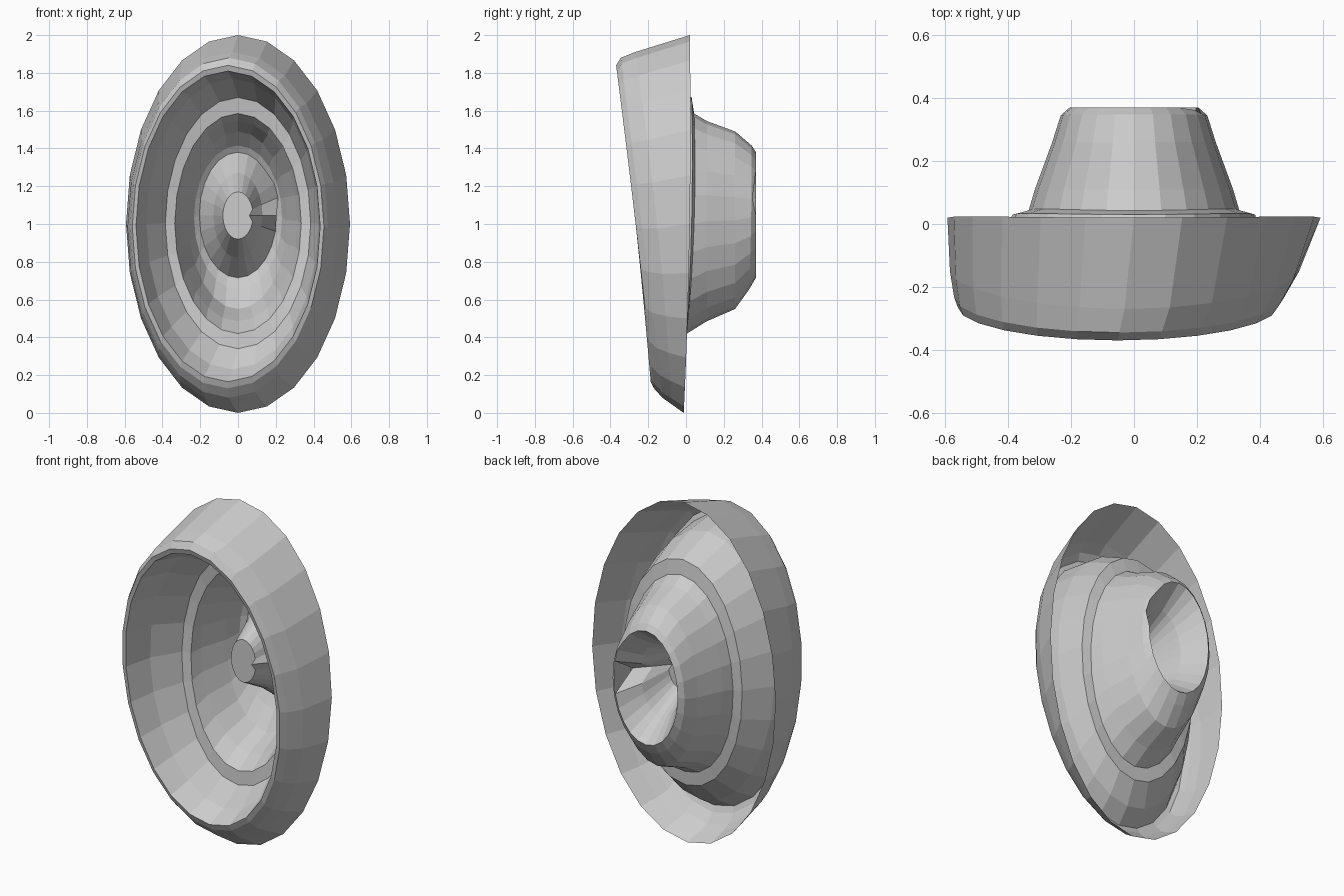
import bpy, bmesh, math

if "Cube" in bpy.data.objects:
    bpy.data.objects.remove(bpy.data.objects["Cube"])

SEGMENTS = 24

grey = bpy.data.materials.new("plain grey")
grey.diffuse_color = (0.6, 0.6, 0.6, 1)
grey.use_nodes = True
grey.node_tree.nodes["Principled BSDF"].inputs["Base Color"].default_value = grey.diffuse_color


def ring_points(x0, x1, z0, z1, y_bottom, y_middle, y_top):
    """Ellipse between x0..x1 and z0..z1, leaning in y from bottom to top."""
    cx, rx = (x0 + x1) / 2, (x1 - x0) / 2
    cz, rz = (z0 + z1) / 2, (z1 - z0) / 2
    lean = (y_top - y_bottom) / 2
    bend = (y_top + y_bottom) / 2 - y_middle
    pts = []
    for i in range(SEGMENTS):
        a = 2 * math.pi * i / SEGMENTS
        s = math.sin(a)
        y = y_middle + lean * s + bend * s * s
        pts.append((cx + rx * math.cos(a), y, cz + rz * s))
    return pts


def loft(name, rings, cap=False, moved=()):
    """Skin the rings in order; moved = (ring, segment, new position)."""
    bm = bmesh.new()
    loops = [[bm.verts.new(p) for p in ring_points(*r)] for r in rings]
    for r, s, position in moved:
        loops[r][s].co = position
    for a, b in zip(loops, loops[1:]):
        for i in range(SEGMENTS):
            j = (i + 1) % SEGMENTS
            bm.faces.new((a[i], a[j], b[j], b[i]))
    if cap:
        bm.faces.new(loops[-1])
    mesh = bpy.data.meshes.new(name)
    bm.to_mesh(mesh)
    bm.free()
    mesh.materials.append(grey)
    obj = bpy.data.objects.new(name, mesh)
    bpy.context.collection.objects.link(obj)
    return obj


# Shared rings: x0, x1, z0, z1, y at bottom, middle, top
lip = (-0.54, 0.435, 0.165, 1.81, -0.187, -0.265, -0.36)
step = (-0.335, 0.335, 0.42, 1.585, 0.005, 0.043, 0.043)
back_rim = (-0.205, 0.205, 0.715, 1.38, 0.37, 0.37, 0.37)

# Outer flared shell, open at the back, rolled over at the front lip
loft("outer_shell", [
    (-0.593, 0.593, 0.0, 2.0, -0.012, 0.02, 0.02),
    (-0.585, 0.525, 0.045, 1.91, -0.075, -0.15, -0.27),
    (-0.572, 0.478, 0.08, 1.88, -0.125, -0.232, -0.345),
    (-0.56, 0.455, 0.13, 1.84, -0.17, -0.265, -0.37),
    lip,
])

# Inner bowl with a narrow flat step at its floor
loft("inner_bowl", [
    lip,
    (-0.485, 0.425, 0.23, 1.77, -0.09, -0.12, -0.16),
    (-0.385, 0.385, 0.34, 1.67, 0.0, 0.03, 0.03),
    step,
])

# Tapered housing behind the bowl, its rim nicked on the right
nick = [(1, (0.212, 0.352, 1.14)), (2, (0.192, 0.362, 1.215))]
loft("rear_housing", [
    step,
    (-0.315, 0.315, 0.485, 1.545, 0.11, 0.11, 0.11),
    (-0.26, 0.26, 0.55, 1.49, 0.26, 0.26, 0.26),
    (-0.233, 0.233, 0.655, 1.415, 0.335, 0.345, 0.348),
    back_rim,
], moved=[(4, s, p) for s, p in nick])

# Hollow centre cone reaching forward, with a folded ridge on its right side
loft("centre_cone", [
    back_rim,
    (-0.13, 0.13, 0.82, 1.27, 0.23, 0.23, 0.23),
    (-0.08, 0.08, 0.92, 1.17, 0.05, 0.05, 0.05),
], cap=True, moved=[(0, s, p) for s, p in nick] + [
    (0, 0, (0.205, 0.2, 1.045)),
    (1, 0, (0.13, 0.12, 1.045)),
    (2, 0, (0.06, 0.04, 1.045)),
])
